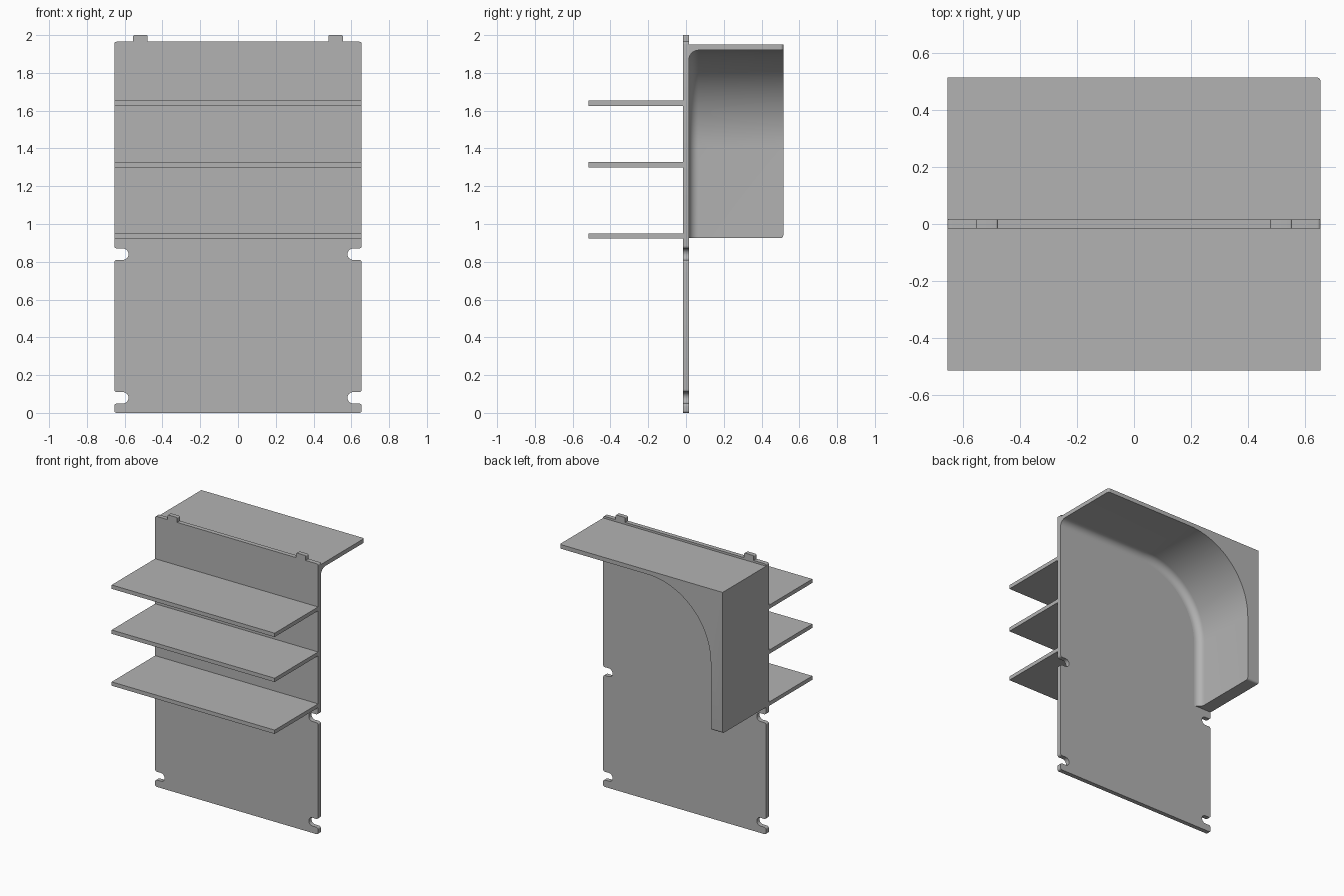
import bpy, bmesh
from math import sin, cos, pi
from mathutils import Vector

if "Cube" in bpy.data.objects:
    bpy.data.objects.remove(bpy.data.objects["Cube"])

W = 0.655        # half width
T = 0.016        # half thickness of the panel
DEPTH = 0.515    # reach of shelves and hood

grey = bpy.data.materials.new("plain grey")
grey.use_nodes = True
grey.diffuse_color = (0.45, 0.45, 0.45, 1)
grey.node_tree.nodes["Principled BSDF"].inputs["Base Color"].default_value = (0.45, 0.45, 0.45, 1)


def finish(name, bm):
    bmesh.ops.recalc_face_normals(bm, faces=bm.faces)
    mesh = bpy.data.meshes.new(name)
    bm.to_mesh(mesh)
    bm.free()
    mesh.materials.append(grey)
    obj = bpy.data.objects.new(name, mesh)
    bpy.context.collection.objects.link(obj)
    bpy.ops.object.select_all(action="DESELECT")
    obj.select_set(True)
    bpy.context.view_layer.objects.active = obj
    bpy.ops.object.shade_smooth_by_angle(angle=pi / 6)


def loft(name, rings):
    """Skin matching closed rings and cap both ends."""
    bm = bmesh.new()
    rows = [[bm.verts.new(p) for p in ring] for ring in rings]
    n = len(rows[0])
    for a, b in zip(rows, rows[1:]):
        for i in range(n):
            j = (i + 1) % n
            bm.faces.new((a[i], a[j], b[j], b[i]))
    bm.faces.new(rows[0])
    bm.faces.new(rows[-1])
    finish(name, bm)


def rounded(corners, steps=6):
    """Outline of right-angle corners (x, z, radius) with arcs."""
    out = []
    for i, (x, z, r) in enumerate(corners):
        p = Vector((x, z))
        if r == 0:
            out.append(p)
            continue
        before = (Vector(corners[i - 1][:2]) - p).normalized()
        after = (Vector(corners[(i + 1) % len(corners)][:2]) - p).normalized()
        centre = p + r * (before + after)
        for k in range(steps + 1):
            t = pi / 2 * k / steps
            out.append(centre - r * (after * cos(t) + before * sin(t)))
    return out


# Back panel: half outline with two side slots and a top tab, mirrored
half = [(W, 0, 0.012)]
for z in (0.08, 0.84):
    half += [(W, z - 0.03, 0.015), (0.58, z - 0.03, 0.029),
             (0.58, z + 0.03, 0.029), (W, z + 0.03, 0.015)]
half += [(W, 1.965, 0.012), (0.555, 1.965, 0), (0.555, 2, 0.008),
         (0.478, 2, 0.008), (0.478, 1.965, 0)]
outline = rounded(half + [(-x, z, r) for x, z, r in reversed(half)])
loft("back_panel", [[(p.x, y, p.y) for p in outline] for y in (-T, T)])

# Three front shelves
for label, z in (("lower", 0.936), ("middle", 1.313), ("upper", 1.64)):
    rect = [(-W, z - 0.014), (W, z - 0.014), (W, z + 0.014), (-W, z + 0.014)]
    loft(label + "_shelf", [[(x, y, h) for x, h in rect] for y in (-DEPTH, -T)])

# Rear hood: canopy and side wall joined by a large curve
WALL, ROOF, TOP, BOTTOM, BEND = -0.56, 1.92, 1.95, 0.925, 0.51


def hood_ring(y, swell, trim):
    right, low = W - trim, BOTTOM + trim
    inner = [(WALL + swell, low)]
    for k in range(25):
        t = pi / 2 * k / 24
        r = BEND - swell
        inner.append((WALL + BEND - r * cos(t), ROOF - BEND + r * sin(t)))
    inner += [(right, ROOF - swell), (right, TOP), (-W, TOP), (-W, low)]
    return [(x, y, z) for x, z in inner]


ROOT, TIP = 0.05, 0.015
angles = [pi / 2 * k / 8 for k in range(9)]
rings = [hood_ring(T + ROOT * (1 - cos(a)), ROOT * (1 - sin(a)), 0) for a in angles]
rings += [hood_ring(DEPTH - TIP * (1 - sin(a)), 0, TIP * (1 - cos(a))) for a in angles]
loft("rear_hood", rings)
